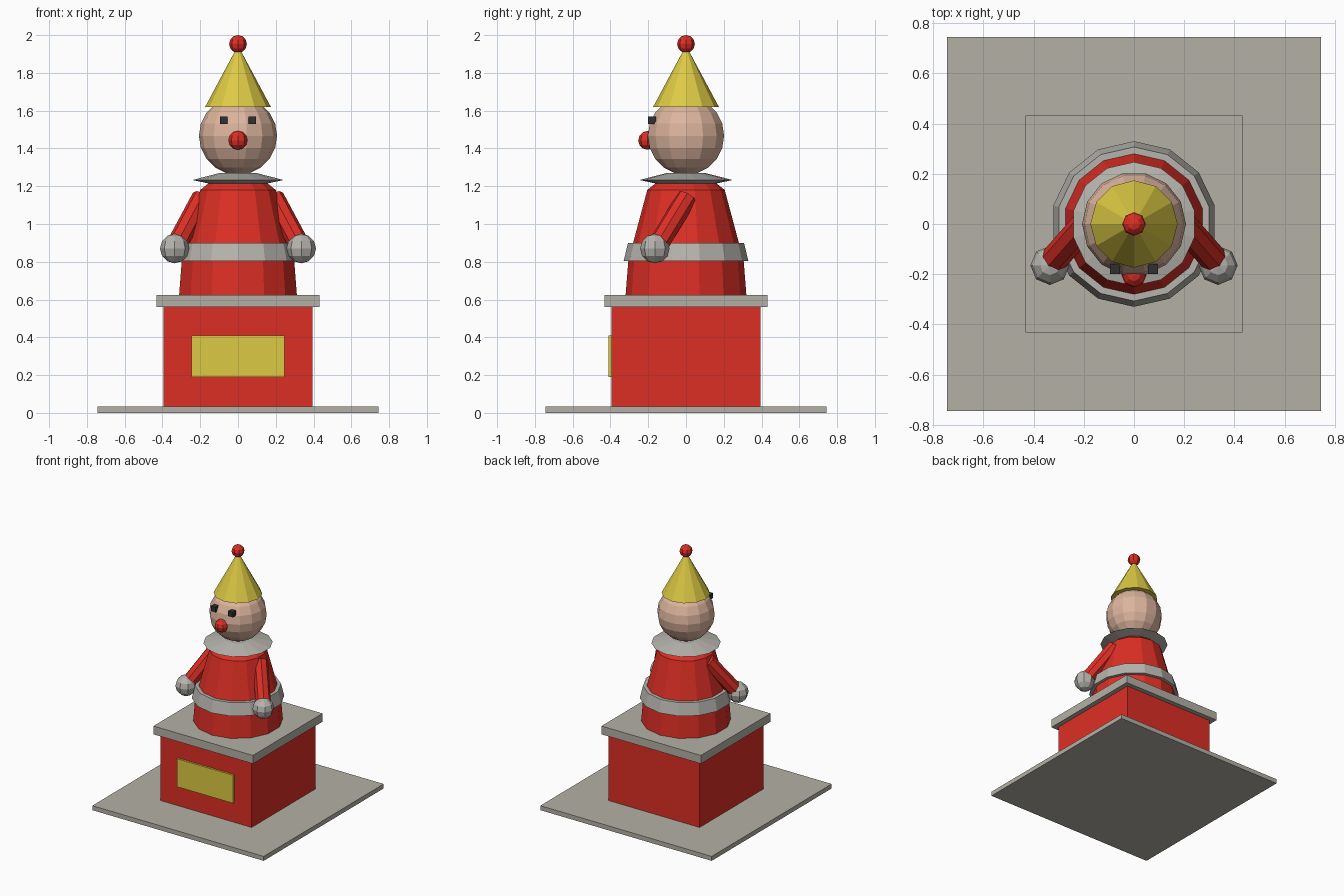
import bpy
import bmesh
from math import sin, cos, pi
from mathutils import Vector, Matrix

if "Cube" in bpy.data.objects:
    bpy.data.objects.remove(bpy.data.objects["Cube"])


def material(name, r, g, b):
    mat = bpy.data.materials.new(name)
    mat.use_nodes = True
    mat.diffuse_color = (r, g, b, 1)
    mat.node_tree.nodes["Principled BSDF"].inputs["Base Color"].default_value = (r, g, b, 1)
    return mat


RED = material("red", 0.72, 0.028, 0.018)
STONE = material("warm grey", 0.456, 0.434, 0.381)
TRIM = material("light grey", 0.468, 0.456, 0.42)
YELLOW = material("yellow", 0.72, 0.59, 0.058)
SKIN = material("skin", 0.72, 0.46, 0.34)
DARK = material("charcoal", 0.03, 0.03, 0.032)


def finish(name, bm, mat):
    bmesh.ops.recalc_face_normals(bm, faces=bm.faces)
    mesh = bpy.data.meshes.new(name)
    bm.to_mesh(mesh)
    bm.free()
    mesh.materials.append(mat)
    obj = bpy.data.objects.new(name, mesh)
    bpy.context.collection.objects.link(obj)
    return obj


def box(name, mat, center, size):
    bm = bmesh.new()
    place = Matrix.Translation(center) @ Matrix.Diagonal((*size, 1))
    bmesh.ops.create_cube(bm, size=1, matrix=place)
    return finish(name, bm, mat)


def lathe(name, mat, profile, sides):
    """Stack rings of (radius, height), with a corner facing the front and back."""
    bm = bmesh.new()
    rings = []
    for r, z in profile:
        angles = [pi / 2 + 2 * pi * i / sides for i in range(sides)]
        rings.append([bm.verts.new((r * cos(a), r * sin(a), z)) for a in angles])
    for low, high in zip(rings, rings[1:]):
        for i in range(sides):
            j = (i + 1) % sides
            bm.faces.new((low[i], low[j], high[j], high[i]))
    bm.faces.new(rings[0])
    bm.faces.new(rings[-1])
    bmesh.ops.remove_doubles(bm, verts=bm.verts, dist=0.0001)
    return finish(name, bm, mat)


def ball(name, mat, center, radius, sides, rows):
    bm = bmesh.new()
    turn = Matrix.Rotation(pi / 2, 4, "Z")
    bmesh.ops.create_uvsphere(bm, u_segments=sides, v_segments=rows, radius=radius,
                              matrix=Matrix.Translation(center) @ turn)
    return finish(name, bm, mat)


def rod(name, mat, start, end, radius, sides):
    start, end = Vector(start), Vector(end)
    axis = end - start
    bm = bmesh.new()
    place = Matrix.Translation((start + end) / 2) @ axis.to_track_quat("Z", "Y").to_matrix().to_4x4()
    bmesh.ops.create_cone(bm, cap_ends=True, segments=sides, radius1=radius,
                          radius2=radius, depth=axis.length, matrix=place)
    return finish(name, bm, mat)


# Stand and box
box("ground_slab", STONE, (0, 0, 0.0175), (1.49, 1.49, 0.035))
box("box_body", RED, (0, 0, 0.2975), (0.79, 0.79, 0.525))
box("box_lid", STONE, (0, 0, 0.5925), (0.864, 0.864, 0.065))
box("front_panel", YELLOW, (0, -0.4, 0.3), (0.49, 0.02, 0.22))

# Robe, belt and collar
lathe("robe", RED, [(0.32, 0.62), (0.305, 0.81), (0.28, 0.9), (0.205, 1.18), (0.155, 1.22)], 14)
lathe("belt", TRIM, [(0.33, 0.805), (0.307, 0.9)], 14)
lathe("collar", TRIM, [(0.14, 1.21), (0.247, 1.233), (0.1, 1.27)], 14)

# Arms and hands
for side, x in (("left", 1), ("right", -1)):
    rod(side + "_arm", RED, (x * 0.19, 0.005, 1.14), (x * 0.335, -0.16, 0.87), 0.055, 8)
    ball(side + "_hand", TRIM, (x * 0.335, -0.165, 0.87), 0.078, 8, 6)
    box(side + "_eye", DARK, (x * 0.075, -0.18, 1.55), (0.04, 0.04, 0.04))

# Head and hat
ball("head", SKIN, (0, 0, 1.467), 0.207, 14, 10)
ball("nose", RED, (0, -0.203, 1.443), 0.05, 8, 6)
lathe("hat", YELLOW, [(0.174, 1.62), (0, 1.945)], 12)
ball("hat_bobble", RED, (0, 0, 1.953), 0.047, 8, 6)
